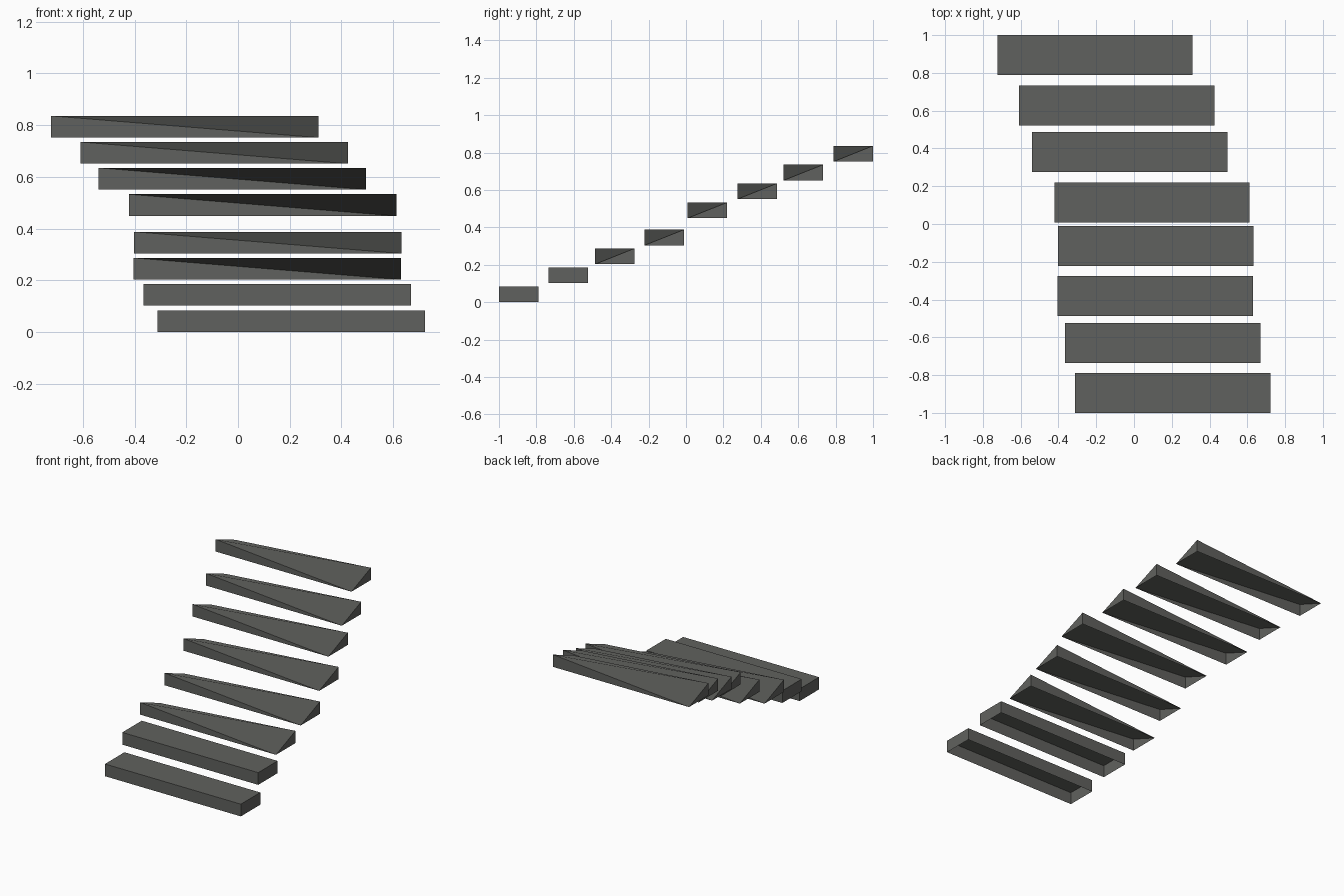
import bpy

if "Cube" in bpy.data.objects:
    bpy.data.objects.remove(bpy.data.objects["Cube"])

stone = bpy.data.materials.new("dark grey stone")
stone.diffuse_color = (0.118, 0.121, 0.112, 1.0)
stone.use_nodes = True
stone.node_tree.nodes["Principled BSDF"].inputs["Base Color"].default_value = stone.diffuse_color

W, D, H = 1.034, 0.211, 0.084  # tread width, depth, height


def make_step(name, x, y, z, wedge):
    """Bottomless tread; a wedge has its front-right and back-left top corners dropped."""
    corners = [(x, y), (x + W, y), (x + W, y + D), (x, y + D)]
    verts = [(cx, cy, z) for cx, cy in corners]
    top = []
    for i, (cx, cy) in enumerate(corners):
        if wedge and i in (1, 3):
            top.append(i)
        else:
            top.append(len(verts))
            verts.append((cx, cy, z + H))
    # top first (folds along front-left to back-right), then the four walls
    faces = [top]
    for i in range(4):
        j = (i + 1) % 4
        loop = []
        for v in (i, j, top[j], top[i]):
            if v not in loop:
                loop.append(v)
        faces.append(loop)
    # start the top on the front-left corner so the fold is a ridge
    mesh = bpy.data.meshes.new(name)
    mesh.from_pydata(verts, [], faces)
    mesh.materials.append(stone)
    mesh.update()
    obj = bpy.data.objects.new(name, mesh)
    bpy.context.collection.objects.link(obj)


# left edge, front edge, underside of each tread, bottom to top
steps = [
    (-0.312, -1.000, 0.000), (-0.365, -0.736, 0.102),
    (-0.404, -0.487, 0.203), (-0.402, -0.222, 0.304),
    (-0.422, 0.008, 0.449), (-0.539, 0.275, 0.551),
    (-0.609, 0.521, 0.651), (-0.723, 0.789, 0.752),
]
for n, (x, y, z) in enumerate(steps):
    make_step(f"step_{n + 1}", x, y, z, wedge=n >= 2)
